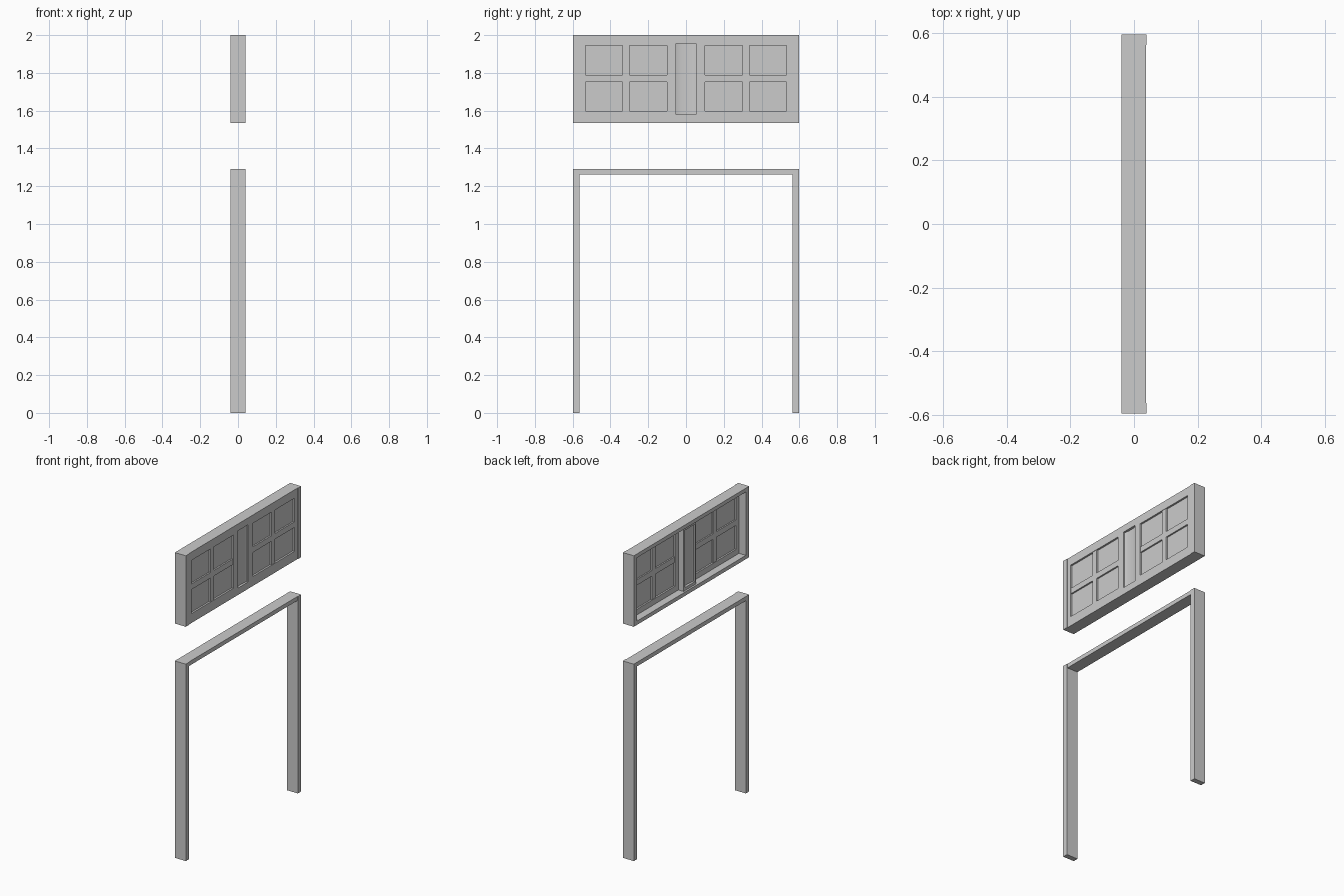
import bpy, bmesh, math

if "Cube" in bpy.data.objects:
    bpy.data.objects.remove(bpy.data.objects["Cube"])

def extrude_profile(name, pts, z0, z1):
    """Closed (x, y) profile swept vertically."""
    bm = bmesh.new()
    face = bm.faces.new([bm.verts.new((x, y, z0)) for x, y in pts])
    new = bmesh.ops.extrude_face_region(bm, geom=[face])["geom"]
    bmesh.ops.translate(bm, vec=(0, 0, z1 - z0),
                        verts=[v for v in new if isinstance(v, bmesh.types.BMVert)])
    bmesh.ops.recalc_face_normals(bm, faces=bm.faces)
    me = bpy.data.meshes.new(name)
    bm.to_mesh(me)
    bm.free()
    ob = bpy.data.objects.new(name, me)
    bpy.context.collection.objects.link(ob)
    return ob

def box(name, x0, x1, y0, y1, z0, z1):
    return extrude_profile(name, [(x0, y0), (x1, y0), (x1, y1), (x0, y1)], z0, z1)

BACK, FRONT, POST = -0.04, 0.037, 0.04
OUT, INN = 0.597, 0.563            # post outer and inner faces
W0, W1 = 0.10, 0.533               # window span across y
Z0, Z1 = 1.597, 1.945              # window span in z
PLATE = 0.010                      # back of the thin window panel
BAR = 0.0185                       # half width of glazing bars
yc, zc = (W0 + W1) / 2, (Z0 + Z1) / 2

# Doorway lintel and upper frame rails
box("door_lintel", BACK, FRONT, -INN, INN, 1.263, 1.29)
box("upper_bottom_rail", BACK, FRONT, -INN, INN, 1.535, 1.56)
box("upper_top_rail", BACK, FRONT, -INN, INN, 1.975, 2.0)

# Panel strips above and below the windows
for nm, a, b in (("lower", 1.56, Z0), ("upper", Z1, 1.975)):
    for s in (-1, 1):
        box(nm + "_panel_strip", PLATE, FRONT, *sorted((s * 0.065, s * INN)), a, b)

for s in (-1, 1):
    def side(name, x0, x1, ya, yb, z0, z1):
        return box(name, x0, x1, *sorted((s * ya, s * yb)), z0, z1)
    # Posts of both frames
    side("door_post", BACK, POST, INN, OUT, 0, 1.29)
    side("upper_post", BACK, POST, INN, OUT, 1.535, 2.0)
    # Window stiles, glass and crossing bars
    side("outer_stile", PLATE, FRONT, W1, INN, Z0, Z1)
    side("inner_stile", PLATE, FRONT, 0.065, W0, Z0, Z1)
    side("window_glass", 0.021, 0.025, W0, W1, Z0, Z1)
    side("vertical_bar", 0.012, 0.035, yc - BAR, yc + BAR, Z0, Z1)
    for a, b in ((W0, yc - BAR), (yc + BAR, W1)):
        side("horizontal_bar", 0.012, 0.035, a, b, zc - BAR, zc + BAR)

# Central mullion with a shallow curved niche on each face
MB, H, N = -0.028, 0.065, 10
def niche(x, sign):
    pts = []
    for i in range(N + 1):
        t = -1 + 2 * i / N
        pts.append((x - sign * (0.006 + 0.01 * math.sqrt(max(0, 1 - t * t * 0.9))), 0.052 * t))
    return [(x, -H), (x, -0.052)] + pts + [(x, 0.052), (x, H)]

mullion = extrude_profile("centre_mullion", niche(FRONT, 1) + niche(MB, -1)[::-1], 1.58, 1.955)
box("mullion_base", MB, FRONT, -H, H, 1.56, 1.58)
box("mullion_head", MB, FRONT, -H, H, 1.955, 1.975)
bpy.context.view_layer.objects.active = mullion
mullion.select_set(True)
bpy.ops.object.shade_smooth_by_angle(angle=math.radians(35))
